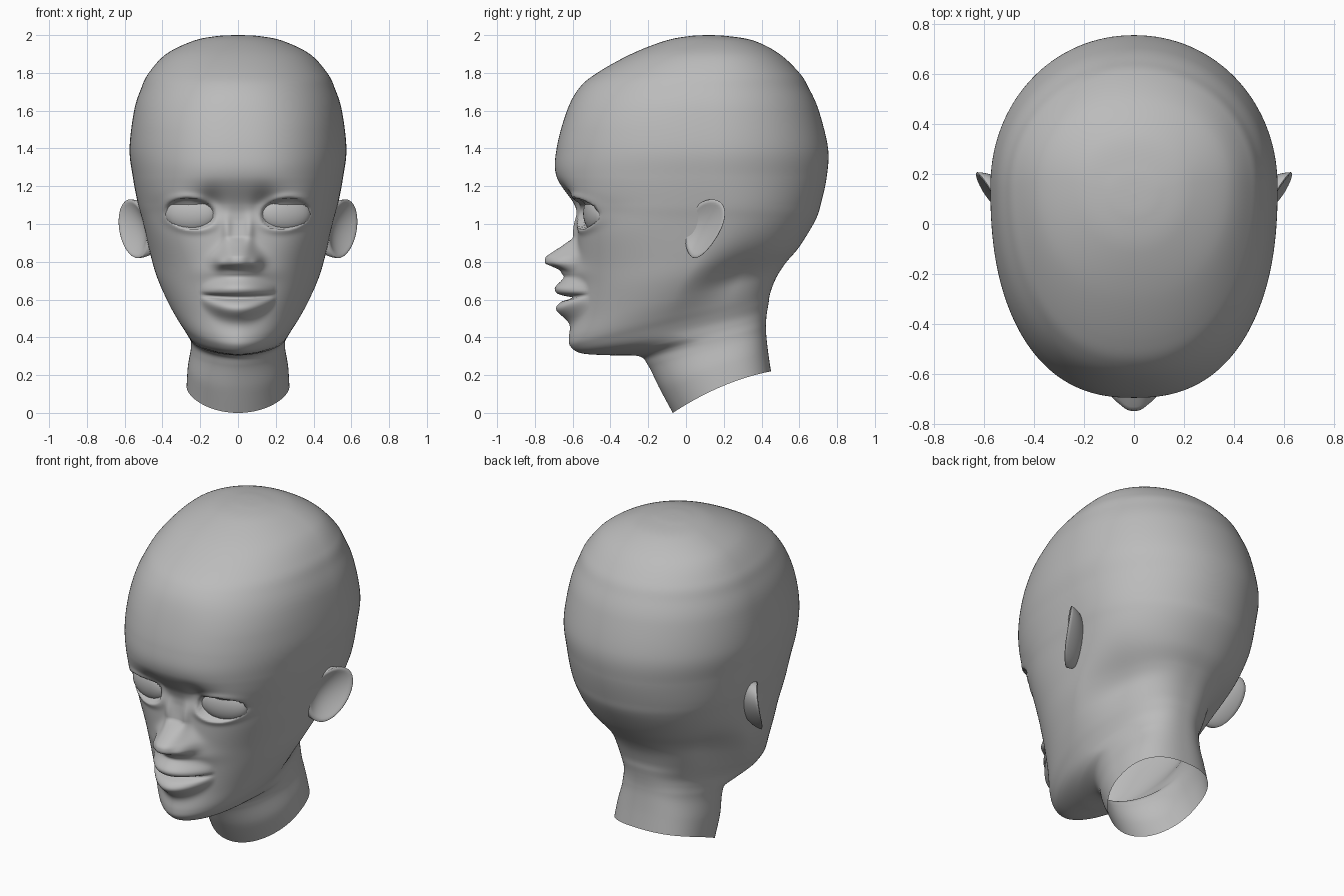
import bpy, bmesh, math
from mathutils import Vector

cube = bpy.data.objects.get("Cube")
if cube:
    bpy.data.objects.remove(cube)

clay = bpy.data.materials.new("clay grey")
clay.use_nodes = True
clay.diffuse_color = (0.5, 0.5, 0.5, 1)
clay.node_tree.nodes["Principled BSDF"].inputs["Base Color"].default_value = clay.diffuse_color


def finish(name, bm):
    """Turn a bmesh into a smooth, clay-coloured object."""
    mesh = bpy.data.meshes.new(name)
    bm.normal_update()
    bm.to_mesh(mesh)
    bm.free()
    obj = bpy.data.objects.new(name, mesh)
    bpy.context.collection.objects.link(obj)
    mesh.materials.append(clay)
    mesh.shade_smooth()
    return obj


def bell(value, centre, width):
    return math.exp(-((value - centre) / width) ** 2)


def smooth(a, b, value):
    t = min(1, max(0, (value - a) / (b - a)))
    return t * t * (3 - 2 * t)


def lookup(points, value):
    """Linear interpolation through (position, value) pairs."""
    for (a, p), (b, q) in zip(points, points[1:]):
        if a <= value <= b:
            return p + (q - p) * (value - a) / (b - a)
    return 0


# Head sections: front y, front z, back y, back z, half width
SECTIONS = [
    (-.07, 0, .45, .22, .272), (-.14, .13, .435, .32, .265),
    (-.2, .25, .425, .41, .25), (-.25, .3, .423, .46, .25),
    (-.4, .305, .425, .5, .258), (-.55, .315, .43, .54, .272),
    (-.61, .35, .437, .58, .295), (-.62, .4, .445, .63, .328),
    (-.6, .5, .475, .71, .378), (-.585, .65, .525, .79, .43),
    (-.58, .8, .6, .88, .465), (-.575, 1, .685, 1.02, .505),
    (-.59, 1.1, .715, 1.11, .53), (-.685, 1.25, .745, 1.25, .557),
    (-.685, 1.4, .752, 1.4, .574), (-.63, 1.6, .703, 1.6, .55),
    (-.565, 1.72, .65, 1.72, .512), (-.47, 1.8, .6, 1.8, .472),
    (-.29, 1.9, .495, 1.9, .38), (-.11, 1.97, .36, 1.97, .235),
    (.02, 1.995, .22, 1.995, .11), (.12, 2, .12, 2, 0)]
NOSE = [(.72, 0), (.755, .04), (.775, .1), (.79, .15), (.805, .162), (.825, .163),
        (.84, .145), (.88, .085), (.93, .015), (1.02, 0)]
EYE = Vector((.25, 1.055))


def eye_shape(x, z):
    """Almond distance: 1 on the lid edge."""
    u, v = (x - EYE.x) / .125, (z - EYE.y - .1 * (x - EYE.x)) / .08
    return (abs(u) ** 2 + abs(v) ** 2.2) ** .5


def face_relief(x, z):
    """Outward depth of the nose, lips, lids and sockets."""
    x = abs(x)
    # nose ridge and wings
    width = .06 + .045 * (1 - smooth(.8, .95, z))
    out = lookup(NOSE, z) * math.exp(-(x / width) ** 2.6)
    out += .02 * bell(x, .06, .025) * bell(z, .97, .08)
    out += .03 * bell(x, .095, .03) * bell(z, .795, .035)
    # upper and lower lips around the mouth line
    above = z - .61 - .4 * x * x
    span = max(0, 1 - (x / .2) ** 2)
    size = .4 + .6 * span
    out += .04 * bell(z, .745, .045) * bell(x, 0, .15)
    if above > 0:
        out += .11 * span * smooth(-.005, .018, above) * bell(above, .045 * size, .06 * size)
    else:
        out += .095 * span * smooth(-.005, .02, -above) * bell(-above, .055 * size, .06 * size)
    # sockets, outer brow, lids and eye openings
    out -= .035 * bell(x, .14, .06) * bell(z, 1.1, .075)
    out += .025 * bell(x, .34, .12) * bell(z, 1.14, .07)
    e = eye_shape(x, z)
    out += .012 * bell(e, 1.1, .28)
    out -= .035 * (1 - smooth(.92, 1.04, e))
    return out


def spline(a, b, c, d, t):
    return [q + .5 * t * (r - p + t * (2 * p - 5 * q + 4 * r - s + t * (3 * (q - r) + s - p)))
            for p, q, r, s in zip(a, b, c, d)]


def section_list():
    rows = []
    last = len(SECTIONS) - 1
    for i in range(last):
        a, b, c, d = (SECTIONS[min(last, max(0, i + k))] for k in (-1, 0, 1, 2))
        steps = max(3, int(math.dist(b[:2], c[:2]) / .009))
        rows += [spline(a, b, c, d, s / steps) for s in range(steps)]
    return rows


def head_point(row, angle):
    front, low, back, high, half = row
    side, ahead = math.sin(angle), math.cos(angle)
    skull = smooth(.4, 1, low)
    # a narrow chin, a broad flat eye line, an oval skull and a square nape
    if ahead > 0:
        n = 1.8 + .55 * skull + .5 * bell(low, 1.02, .18)
        n += .2 * (1 - smooth(.1, .3, low)) - .2 * smooth(1.5, 1.8, low)
    else:
        n = 2.5 - .45 * smooth(.4, 1.1, low)
    r = (abs(side) ** n + abs(ahead) ** n) ** (-1 / n)
    middle = front + (back - front) * (.5 + .08 * skull)
    y = middle - r * ahead * (middle - front if ahead > 0 else back - middle)
    f = (y - front) / max(.001, back - front)
    z = low + (high - low) * f + .12 * f * (1 - f) * (1 - smooth(0, .3, low))
    # draw the neck in behind the jaw
    x = half * r * side * (1 - .2 * bell(low, .58, .2) * smooth(0, .6, -r * ahead))
    if ahead > 0 and .4 < z < 1.4:
        y -= face_relief(x, z) * smooth(.05, .4, ahead)
    return x, y, z


# Head and neck: one lofted skin, open under the neck
COLUMNS = 180
bm = bmesh.new()
angles = [2 * math.pi * i / COLUMNS for i in range(COLUMNS)]
angles = [a - .45 * math.sin(a) for a in angles]
rings = [[bm.verts.new(head_point(row, a)) for a in angles] for row in section_list()]
for lower, upper in zip(rings, rings[1:]):
    for i in range(COLUMNS):
        j = (i + 1) % COLUMNS
        bm.faces.new((lower[i], lower[j], upper[j], upper[i]))
crown = bm.verts.new((0, .12, 2))
for i in range(COLUMNS):
    bm.faces.new((rings[-1][i], rings[-1][(i + 1) % COLUMNS], crown))
finish("head", bm)

for name, sign in (("left", 1), ("right", -1)):
    # Eyeball: a shallow shell set behind the lids
    bm = bmesh.new()
    bmesh.ops.create_uvsphere(bm, u_segments=32, v_segments=16, radius=1)
    for v in bm.verts:
        a, b, c = v.co
        v.co = (sign * (EYE.x + .135 * a), -.482 - .055 * b + .03 * a, EYE.y + .095 * c)
    if sign < 0:
        bmesh.ops.reverse_faces(bm, faces=bm.faces)
    finish(name + "_eye", bm)

    # Ear: a tilted shell, dished outside and tapering into the head
    bm = bmesh.new()
    bmesh.ops.create_uvsphere(bm, u_segments=40, v_segments=24, radius=1)
    for v in bm.verts:
        a, c, b = v.co
        taper = 1 + .25 * b
        dish = -.045 * max(0, 1 - (a * a + b * b) * 1.2) if c > 0 else 0
        depth = .015 * c if c > 0 else .13 * c
        x = .551 + .077 * a + .02 * b + depth + dish
        v.co = (sign * x, .092 + .095 * a * taper + .045 * b, .975 + .155 * b)
    bmesh.ops.recalc_face_normals(bm, faces=bm.faces)
    finish(name + "_ear", bm)
